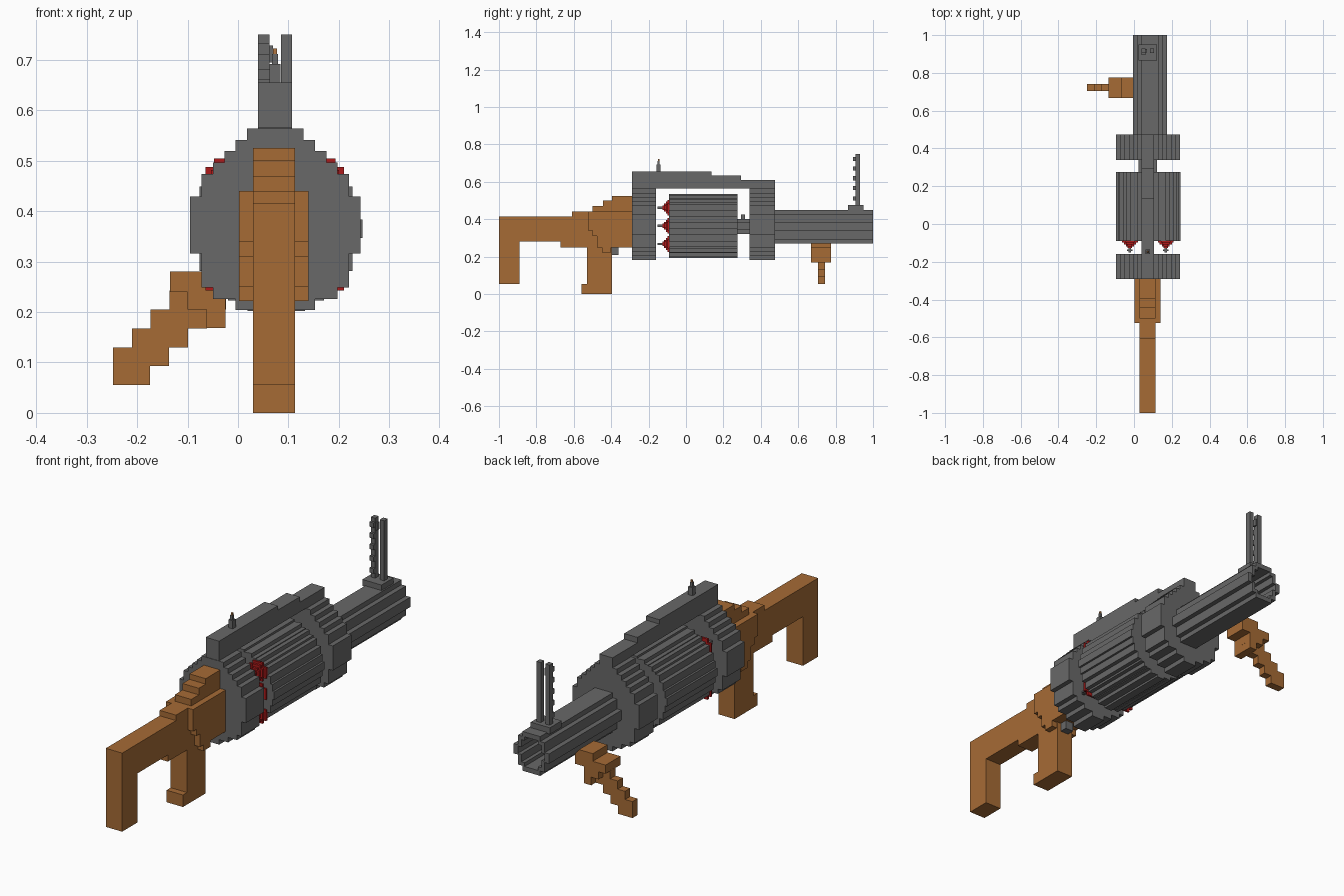
import bpy, bmesh

CX = 0.073  # x of the weapon's long axis


def material(name, rgb):
    m = bpy.data.materials.new(name)
    m.diffuse_color = (*rgb, 1)
    return m


GREY = material("gun_metal", (0.14, 0.14, 0.14))
WOOD = material("wood", (0.38, 0.147, 0.036))
RED = material("red_shell", (0.42, 0.01, 0.01))
COPPER = material("copper", (0.45, 0.18, 0.05))


def finish(name, bm, mat):
    bmesh.ops.recalc_face_normals(bm, faces=bm.faces)
    me = bpy.data.meshes.new(name)
    bm.to_mesh(me)
    bm.free()
    me.materials.append(mat)
    ob = bpy.data.objects.new(name, me)
    bpy.context.collection.objects.link(ob)
    return ob


def boxes(name, mat, *ranges):
    """One object from (x0, x1, y0, y1, z0, z1) boxes."""
    bm = bmesh.new()
    for x0, x1, y0, y1, z0, z1 in ranges:
        for v in bmesh.ops.create_cube(bm, size=1)["verts"]:
            v.co.x = x1 if v.co.x > 0 else x0
            v.co.y = y1 if v.co.y > 0 else y0
            v.co.z = z1 if v.co.z > 0 else z0
    return finish(name, bm, mat)


def prism(name, mat, pts, axis, a, b, hole=None):
    """Extrude a 2D outline along x (points are y,z) or y (points are x,z).
    An optional hole outline with matching points makes a tube."""
    bm = bmesh.new()

    def ring(p, t):
        return [bm.verts.new((t, u, w) if axis == "x" else (u, t, w)) for u, w in p]

    def bridge(r, s):
        n = len(r)
        for i in range(n):
            bm.faces.new((r[i], r[(i + 1) % n], s[(i + 1) % n], s[i]))

    r0, r1 = ring(pts, a), ring(pts, b)
    bridge(r0, r1)
    if hole:
        h0, h1 = ring(hole, a), ring(hole, b)
        bridge(h0, h1)
        bridge(r0, h0)
        bridge(r1, h1)
    else:
        bm.faces.new(r0)
        bm.faces.new(r1)
    return finish(name, bm, mat)


def stepped(cx, cz, unit, top, bottom=None):
    """Blocky round outline from (half width, half height) steps, centre outwards."""
    def quarter(steps):
        out = []
        for i, (w, h) in enumerate(steps):
            out.append((w, h))
            if i + 1 < len(steps):
                out.append((w, steps[i + 1][1]))
        return out
    t, b = quarter(top), quarter(bottom or top)
    pts = t + [(w, -h) for w, h in reversed(b)]
    pts += [(-w, -h) for w, h in b] + [(-w, h) for w, h in reversed(t)]
    return [(cx + u * unit, cz + v * unit) for u, v in pts]


# Front and rear frame discs
disc = stepped(0.074, 0.3725, 0.0225,
               [(2.5, 8.5), (3.5, 7.5), (4.5, 6.5), (5.5, 5.5), (6.5, 4.5), (7.5, 2.5)],
               [(1.5, 8.5), (3.5, 7.5), (5.5, 6.5), (6.5, 5.5), (7.5, 2.5)])
prism("rear_disc", GREY, disc, "y", -0.29, -0.16)
prism("front_disc", GREY, disc, "y", 0.34, 0.475)

# Ribbed drum with its axle
drum = stepped(0.0755, 0.365, 0.019,
               [(1, 9), (2, 8.5), (3, 8.6), (4, 7.7), (5, 7.5), (6, 6.5), (7, 6),
                (8, 4.4), (8.5, 2.6), (9, 0.95)])
prism("drum", GREY, drum, "y", -0.09, 0.275)
prism("drum_axle", GREY, stepped(CX, 0.362, 0.02, [(1, 2), (2.4, 1)]), "y", 0.27, 0.345)
boxes("drum_catch", GREY, (0.063, 0.083, 0.295, 0.315, 0.39, 0.425))

# Shell noses showing behind the drum
for side in (-1, 1):
    for row in (-1, 0, 1):
        x, z = 0.073 + side * 0.095, 0.365 + row * 0.097
        nose, tip = [], []
        for w, y in ((0.042, -0.098), (0.032, -0.108), (0.021, -0.118), (0.012, -0.126)):
            nose.append((x - w, x + w, y, -0.088, z - w * 0.6, z + w * 0.6))
            nose.append((x - w * 0.6, x + w * 0.6, y, -0.088, z - w, z + w))
        tip.append((x - 0.006, x + 0.006, -0.152, -0.12, z - 0.006, z + 0.006))
        tip.append((x - 0.014, x + 0.014, -0.142, -0.134, z - 0.005, z + 0.005))
        boxes("shell_nose", RED, *nose)
        boxes("shell_tip", GREY, *tip)

# Top rail, stepping down towards the muzzle
prism("top_rail", GREY,
      [(-0.29, 0.565), (-0.29, 0.655), (0.135, 0.655), (0.135, 0.635), (0.295, 0.635),
       (0.295, 0.61), (0.475, 0.61), (0.475, 0.5), (0.34, 0.5), (0.34, 0.565)],
      "x", 0.04, 0.107)

# Hollow barrel
steps = [(2, 4), (3, 3), (4, 1)]
prism("barrel", GREY, stepped(0.084, 0.36, 0.0225, steps), "y", 0.475, 1.0,
      hole=stepped(0.084, 0.36, 0.017, steps))

# Ladder front sight: base, two posts, teeth on the left post
boxes("sight_base", GREY, (0.025, 0.122, 0.865, 0.95, 0.445, 0.475))
posts = [(0.04, 0.062, 0.905, 0.93, 0.47, 0.75), (0.085, 0.107, 0.905, 0.93, 0.47, 0.75)]
teeth = [(0.04, 0.062, 0.894, 0.906, z, z + 0.022)
         for z in (0.5, 0.555, 0.608, 0.66, 0.71)]
boxes("sight_ladder", GREY, *posts, *teeth, (0.06, 0.069, 0.908, 0.926, 0.695, 0.728))

# Rear sight pin with copper tip
boxes("rear_sight", GREY, (0.062, 0.084, -0.158, -0.136, 0.65, 0.692),
      (0.067, 0.079, -0.153, -0.141, 0.69, 0.712))
boxes("rear_sight_tip", COPPER, (0.069, 0.077, -0.151, -0.143, 0.712, 0.722))

# Wooden stock and pistol grip in one side profile
prism("stock", WOOD,
      [(-1, 0.055), (-1, 0.415), (-0.61, 0.415), (-0.61, 0.44), (-0.5, 0.44),
       (-0.5, 0.47), (-0.445, 0.47), (-0.445, 0.5), (-0.395, 0.5), (-0.395, 0.525),
       (-0.29, 0.525), (-0.29, 0.25), (-0.395, 0.25), (-0.395, 0), (-0.56, 0),
       (-0.56, 0.055), (-0.53, 0.055), (-0.53, 0.25), (-0.67, 0.25), (-0.67, 0.28),
       (-0.89, 0.28), (-0.89, 0.055)],
      "x", 0.03, 0.113)

# Wooden cheek plates either side of the grip
cheek = [(-0.525, 0.44), (-0.29, 0.44), (-0.29, 0.25), (-0.4, 0.25), (-0.4, 0.222),
         (-0.45, 0.222), (-0.45, 0.25), (-0.475, 0.25), (-0.475, 0.31), (-0.5, 0.31),
         (-0.5, 0.34), (-0.525, 0.34)]
prism("cheek_left", WOOD, cheek, "x", 0.002, 0.03)
prism("cheek_right", WOOD, cheek, "x", 0.113, 0.14)

# Trigger
boxes("trigger", GREY, (0.052, 0.094, -0.4, -0.36, 0.21, 0.255))

# Angled side grip: thick root under the barrel, thin staircase handle
prism("grip_root", WOOD,
      [(-0.135, 0.28), (-0.07, 0.28), (-0.07, 0.315), (0.0, 0.315), (0.02, 0.29),
       (0.02, 0.245), (-0.025, 0.245), (-0.025, 0.168), (-0.062, 0.168),
       (-0.062, 0.205), (-0.1, 0.205), (-0.1, 0.24), (-0.135, 0.24)],
      "y", 0.668, 0.775)
boxes("grip_handle", WOOD,
      *[(-0.248 + 0.0375 * i, -0.174 + 0.0375 * i, 0.705, 0.742,
         0.055 + 0.0375 * i, 0.13 + 0.0375 * i) for i in range(5)])
